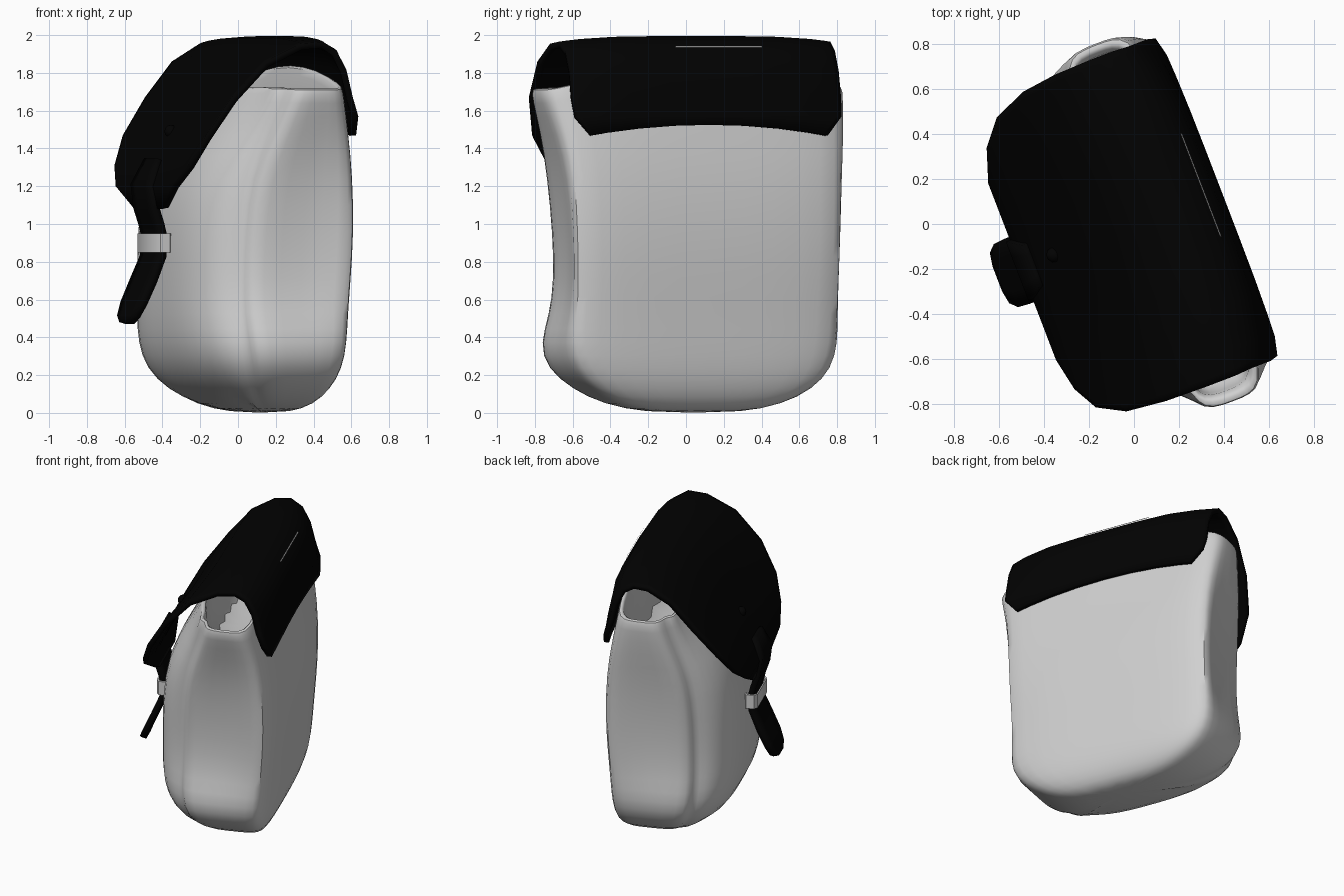
import bpy, bmesh, math
from mathutils import Matrix, Vector

if "Cube" in bpy.data.objects:
    bpy.data.objects.remove(bpy.data.objects["Cube"])

TURN = Matrix.Rotation(math.radians(21), 4, 'Z')   # whole bag stands turned


def material(name, rgb):
    m = bpy.data.materials.new(name)
    m.diffuse_color = (*rgb, 1)
    m.use_nodes = True
    m.node_tree.nodes["Principled BSDF"].inputs["Base Color"].default_value = m.diffuse_color
    return m


CANVAS = material("light grey canvas", (0.63, 0.63, 0.63))
BLACK = material("black leather", (0.0006, 0.0006, 0.0006))


def finish(name, bm, mat, angle=50):
    bm.transform(TURN)
    me = bpy.data.meshes.new(name)
    bm.to_mesh(me)
    bm.free()
    me.materials.append(mat)
    ob = bpy.data.objects.new(name, me)
    bpy.context.collection.objects.link(ob)
    bpy.ops.object.select_all(action='DESELECT')
    ob.select_set(True)
    bpy.context.view_layer.objects.active = ob
    bpy.ops.object.shade_smooth_by_angle(angle=math.radians(angle))
    return ob


def loft(rows, closed=False):
    """Skin rows of points with quads."""
    bm = bmesh.new()
    vs = [[bm.verts.new(p) for p in r] for r in rows]
    n = len(rows[0])
    for a, b in zip(vs, vs[1:]):
        for j in range(n if closed else n - 1):
            k = (j + 1) % n
            bm.faces.new((a[j], a[k], b[k], b[j]))
    return bm, vs


# Body: cross-sections (z, front, back, near end, far end, end dent, front panel width)
LEVELS = [
    (0.00, 0.03, 0.23, 0.27, 0.25, 0.00, 0.90),
    (0.045, -0.16, 0.29, 0.48, 0.47, 0.00, 0.90),
    (0.125, -0.29, 0.335, 0.63, 0.63, 0.00, 0.90),
    (0.235, -0.39, 0.36, 0.755, 0.73, 0.00, 0.88),
    (0.37, -0.435, 0.37, 0.80, 0.765, 0.02, 0.85),
    (0.52, -0.45, 0.38, 0.79, 0.77, 0.08, 0.81),
    (0.70, -0.45, 0.395, 0.79, 0.775, 0.11, 0.79),
    (0.95, -0.45, 0.41, 0.80, 0.78, 0.11, 0.79),
    (1.25, -0.41, 0.40, 0.81, 0.785, 0.07, 0.81),
    (1.48, -0.28, 0.365, 0.84, 0.80, 0.02, 0.83),
    (1.66, -0.18, 0.32, 0.89, 0.81, 0.00, 0.86),
    (1.72, -0.16, 0.31, 0.90, 0.81, 0.00, 0.86),
]


def half_section(f, b, h, dent, wide):
    """Back centre, round the end gusset and its crease, to the front centre."""
    m = f + 0.28 * (b - f)
    w = wide * h
    return [(b, 0.0), (b, 0.45 * h), (b - 0.01, 0.82 * h), (b - 0.04, 0.97 * h),
            (b - 0.11, (1 - dent * 0.5) * h), ((m + b) / 2, (1 - dent) * h),
            (m + 0.06, (1 - dent) * h), (m + 0.01, max(w, (0.95 - dent) * h)),
            (m - 0.005, w), (m - 0.06, 0.98 * w), (f + 0.08, 0.85 * w),
            (f + 0.02, 0.62 * w), (f, 0.3 * w), (f, 0.0)]


def section(z, f, b, near, far, dent, wide, inset=1.0, rise=0.0):
    left = half_section(f, b, far, dent * 0.8, wide)
    right = half_section(f, b, near, dent, wide)
    pts = left + [(u, -v) for u, v in right[-2:0:-1]]
    c = (f + b) / 2
    # the rear wall of the opening stands higher than the front wall
    return [(c + (u - c) * inset, v * (0.5 + 0.5 * inset),
             z + rise * max(0, (u - f) / (b - f)) * (1 - min(1, abs(v) / 0.85) ** 2))
            for u, v in pts]


rows = [section(*lev, rise=0.13 if lev[0] > 1.6 else 0.0) for lev in LEVELS]
top = LEVELS[-1]
rows.append(section(*top, inset=0.88, rise=0.13))          # rolled rim
rows.append(section(1.64, *top[1:], inset=0.84, rise=0.13))  # inside walls
rows.append(section(1.35, *top[1:], inset=0.8))
bm, vs = loft(rows, closed=True)
bm.faces.new(vs[0][::-1])
bm.faces.new(vs[-1])
bmesh.ops.recalc_face_normals(bm, faces=bm.faces)
body = finish("bag_body", bm, CANVAS, 80)
sub = body.modifiers.new("soften", 'SUBSURF')
sub.levels = sub.render_levels = 1

# Flap: profile (u, z, half width, end tuck, near-end bulge) from the back hem to the tip
FLAP = [(0.415, 1.47, 0.67, 0.01, 0), (0.415, 1.57, 0.755, 0.03, 0),
        (0.41, 1.70, 0.765, 0.06, 0), (0.385, 1.84, 0.765, 0.07, 0),
        (0.32, 1.945, 0.765, 0.06, 0), (0.20, 1.995, 0.77, 0.02, 0),
        (0.07, 1.985, 0.77, 0.0, 0.02), (-0.09, 1.89, 0.765, 0.0, 0.06),
        (-0.25, 1.70, 0.745, 0.0, 0.08), (-0.40, 1.47, 0.68, 0.0, 0.05),
        (-0.49, 1.31, 0.57, 0.0, 0.02), (-0.54, 1.20, 0.42, 0.0, 0),
        (-0.515, 1.08, 0.21, 0.0, 0)]
ACROSS = [-1, -0.96, -0.85, -0.6, -0.3, 0, 0.3, 0.6, 0.85, 0.96, 1]
rows = []
for i, (u, z, w, tuck, bulge) in enumerate(FLAP):
    row = []
    for t in ACROSS:
        hem = 0.055 * (1 - t * t) if i == 0 else 0
        droop = 0.03 * t ** 4 if z > 1.6 else 0
        row.append((u - tuck * t ** 4 - bulge * max(0, -t) ** 2, w * t - 0.02, z + hem - droop))
    rows.append(row)
bm, _ = loft(rows)
flap = finish("flap", bm, BLACK)
sol = flap.modifiers.new("thickness", 'SOLIDIFY')
sol.thickness, sol.offset = 0.035, -1

# Closing strap lying on the flap, with a rounded, kicked-out end
STRAP = [(-0.48, 1.34, 0.10), (-0.54, 1.21, 0.14), (-0.525, 1.09, 0.14),
         (-0.495, 1.00, 0.14), (-0.475, 0.92, 0.14), (-0.485, 0.83, 0.145),
         (-0.54, 0.70, 0.155), (-0.595, 0.58, 0.15), (-0.625, 0.51, 0.12),
         (-0.635, 0.475, 0.06)]
bm, _ = loft([[(u, w * t - 0.01, z) for t in (-1, -0.5, 0, 0.5, 1)] for u, z, w in STRAP])
strap = finish("strap", bm, BLACK)
sol = strap.modifiers.new("thickness", 'SOLIDIFY')
sol.thickness, sol.offset = 0.04, 0

# Strap keeper: a flat loop round the strap
RING = [(-0.525, 0.13), (-0.505, 0.16), (-0.45, 0.16), (-0.43, 0.13)]
RING += [(u, -v) for u, v in RING[::-1]]
rows = []
for z, s in ((0.85, 1), (0.95, 1), (0.95, 0.8), (0.85, 0.8), (0.85, 1)):
    rows.append([(-0.4775 + (u + 0.4775) * s, v * (0.5 + 0.5 * s) - 0.01, z) for u, v in RING])
bm, _ = loft(rows, closed=True)
bmesh.ops.remove_doubles(bm, verts=bm.verts, dist=1e-5)
bmesh.ops.recalc_face_normals(bm, faces=bm.faces)
finish("strap_keeper", bm, CANVAS)

# Stud on the flap above the strap
bm = bmesh.new()
bmesh.ops.create_uvsphere(bm, u_segments=10, v_segments=6, radius=0.035)
bmesh.ops.translate(bm, verts=bm.verts, vec=Vector((-0.38, 0.0, 1.49)))
finish("stud", bm, BLACK)

# Thin pale seam along the back top edge of the flap
bm, _ = loft([[(u, v, z) for v in (-0.19, 0.30)] for u, z in ((0.337, 1.928), (0.331, 1.937))])
bmesh.ops.translate(bm, verts=bm.verts, vec=Vector((0.006, 0, 0.006)))
finish("flap_seam", bm, CANVAS)
